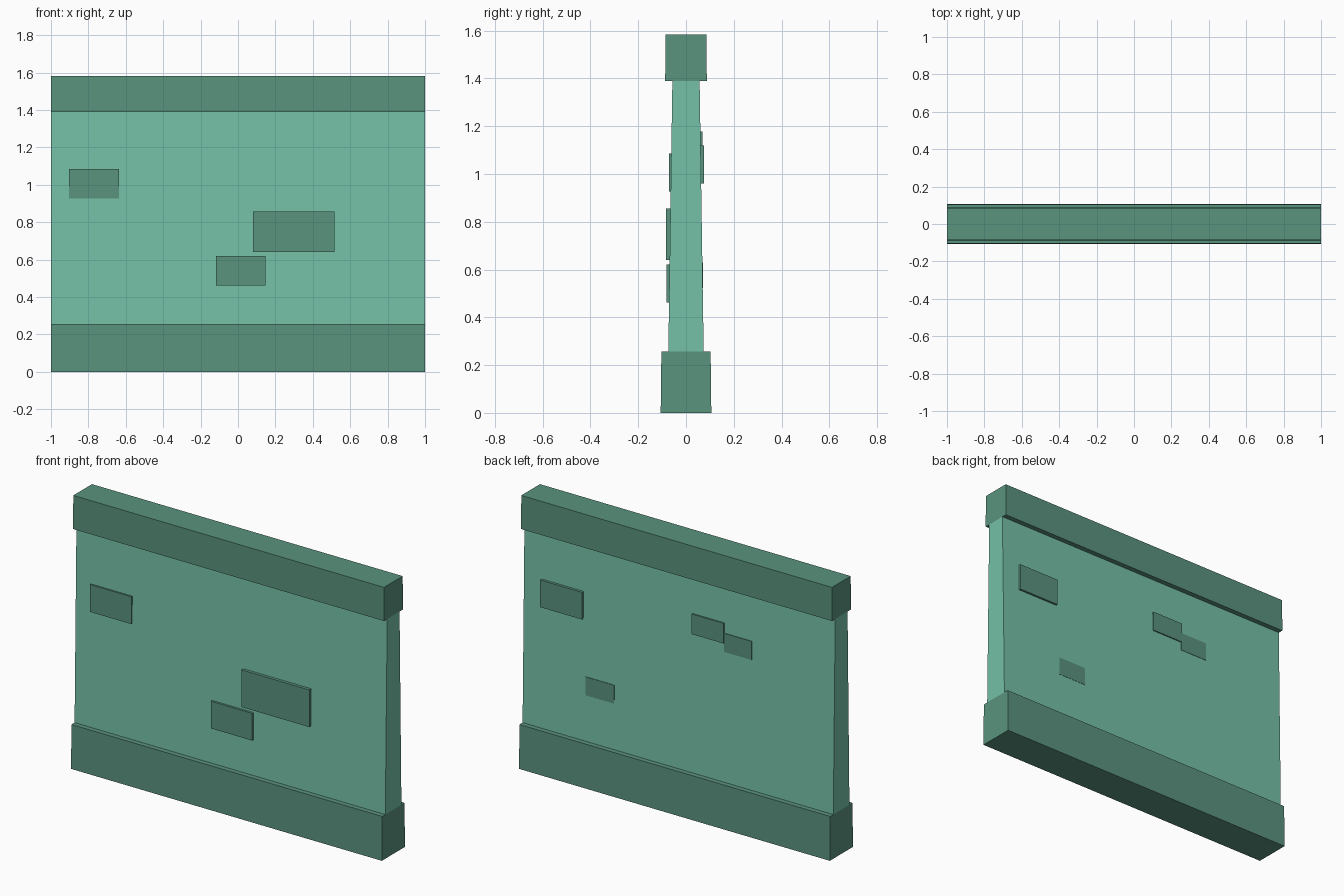
import bpy, bmesh

if "Cube" in bpy.data.objects:
    bpy.data.objects.remove(bpy.data.objects["Cube"])


def material(name, color):
    m = bpy.data.materials.new(name)
    m.diffuse_color = (*color, 1)
    m.use_nodes = True
    m.node_tree.nodes["Principled BSDF"].inputs["Base Color"].default_value = m.diffuse_color
    return m


light = material("light green", (0.178, 0.533, 0.392))
dark = material("dark green", (0.102, 0.292, 0.209))


def block(name, x, y, z, mat, top_y=None):
    """Box from ranges; top_y gives a different y range at the top (taper)."""
    top_y = top_y or y
    bm = bmesh.new()
    bmesh.ops.create_cube(bm, size=1)
    for v in bm.verts:
        up = v.co.z > 0
        ys = top_y if up else y
        v.co = (x[v.co.x > 0], ys[v.co.y > 0], z[up])
    mesh = bpy.data.meshes.new(name)
    bm.to_mesh(mesh)
    bm.free()
    mesh.materials.append(mat)
    ob = bpy.data.objects.new(name, mesh)
    bpy.context.collection.objects.link(ob)


def course(name, z, half_low, half_high, mat):
    block(name, (-1, 1), (-half_low, half_low), z, mat, (-half_high, half_high))


# Full-length courses: plinth, tapered wall, coping
course("wall_base", (0, 0.257), 0.106, 0.103, dark)
course("wall_body", (0.257, 1.388), 0.074, 0.057, light)
course("wall_cap", (1.388, 1.583), 0.087, 0.086, dark)

# Raised bricks: x range, z range, outer face y (negative is the front)
bricks = [
    ((-0.904, -0.637), (0.926, 1.085), -0.071),
    ((0.08, 0.517), (0.64, 0.856), -0.083),
    ((-0.118, 0.148), (0.462, 0.62), -0.081),
    ((0.617, 0.885), (0.96, 1.118), 0.076),
    ((-0.289, -0.085), (1.06, 1.177), 0.069),
    ((-0.468, -0.289), (1.01, 1.118), 0.065),
    ((0.413, 0.598), (0.523, 0.63), 0.0715),
]
for i, (x, z, face) in enumerate(bricks):
    inner = 0.04 if face > 0 else -0.04
    block(f"brick_{i + 1}", x, tuple(sorted((inner, face))), z, dark)
